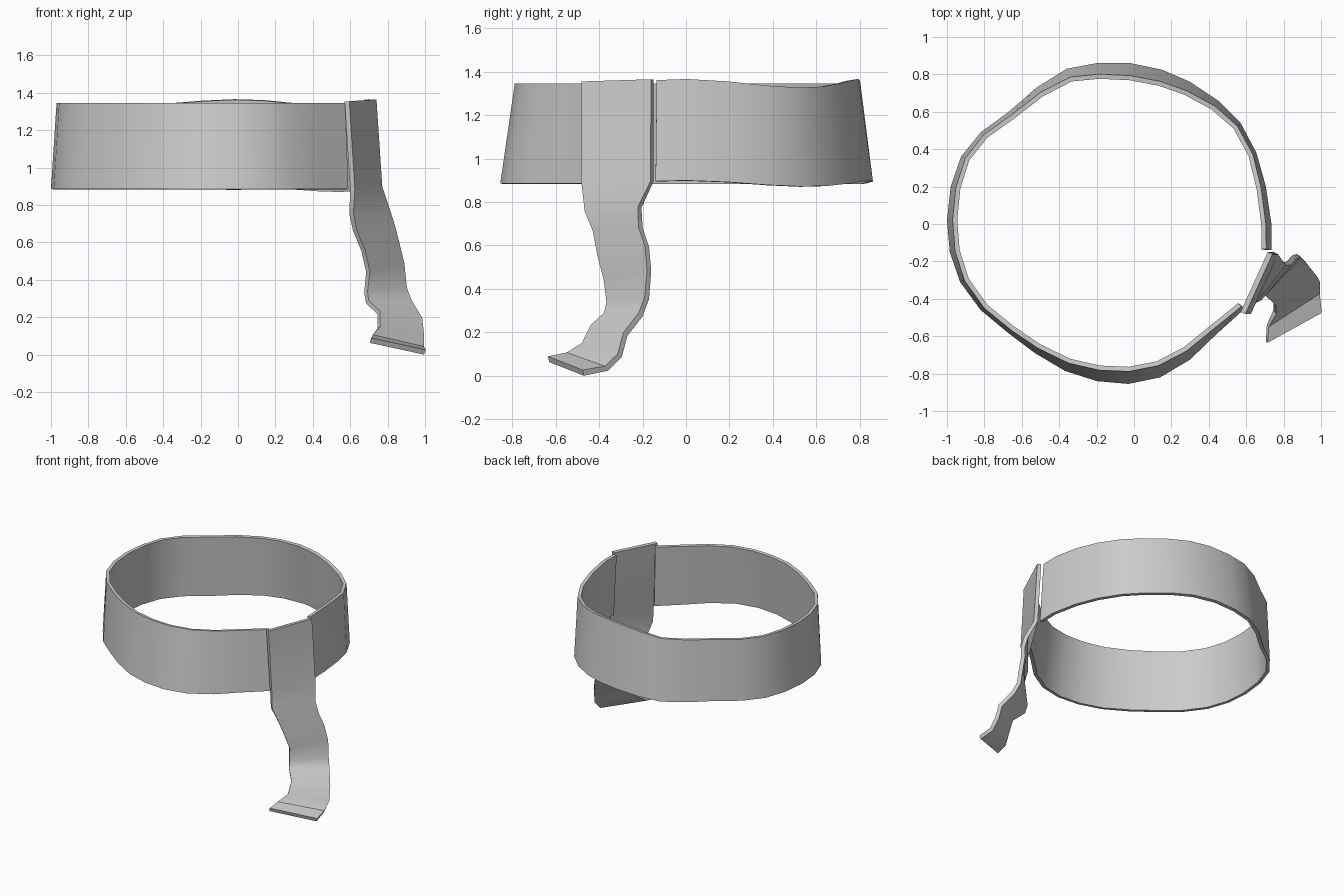
import bpy, math

if "Cube" in bpy.data.objects:
    bpy.data.objects.remove(bpy.data.objects["Cube"])

def strip(name, rows, thickness):
    """Solid cloth strip from a list of (lower/left, upper/right) point pairs."""
    verts = [p for pair in rows for p in pair]
    faces = [(2*i, 2*i+2, 2*i+3, 2*i+1) for i in range(len(rows) - 1)]
    mesh = bpy.data.meshes.new(name)
    mesh.from_pydata(verts, [], faces)
    obj = bpy.data.objects.new(name, mesh)
    bpy.context.collection.objects.link(obj)
    mod = obj.modifiers.new("thickness", "SOLIDIFY")
    mod.thickness = thickness
    mod.offset = -1
    bpy.context.view_layer.objects.active = obj
    obj.select_set(True)
    bpy.ops.object.modifier_apply(modifier=mod.name)
    bpy.ops.object.shade_smooth_by_angle(angle=math.radians(35))
    obj.select_set(False)
    return obj

# Waist band: lower outline seen from above, open where the hanging end covers it
outline = [(.735, -.14), (.735, 0), (.705, .2), (.655, .38), (.57, .54), (.45, .66),
           (.3, .76), (.15, .825), (-.02, .86), (-.2, .86), (-.36, .83), (-.52, .73),
           (-.67, .6), (-.82, .49), (-.925, .36), (-.98, .2), (-1, .02), (-.985, -.15),
           (-.93, -.31), (-.82, -.46), (-.67, -.585), (-.53, -.69), (-.37, -.785),
           (-.2, -.84), (-.03, -.855), (.14, -.82), (.3, -.725), (.44, -.59), (.59, -.455)]
band = []
for x, y in outline:
    a = math.atan2(y, x)
    r = math.hypot(x, y)
    # the band leans inwards most at front and back
    k = 1 - (.03 * math.cos(a)**4 + .067 * math.sin(a)**4) / r
    wave = math.cos(4 * a) if -.3 < a < 1.96 else 0
    band.append(((x, y, .912 + .014 * wave), (x * k, y * k, 1.373 + .02 * wave)))
strip("waist_band", band, .025)

# Hanging end: left and right edge points, from the top down to the curled tip
edges = [((.57, -.47, 1.38), (.715, -.15, 1.39)),
         ((.60, -.468, .91), (.747, -.15, .92)),
         ((.595, -.45, .78), (.79, -.205, .80)),
         ((.615, -.41, .69), (.82, -.20, .71)),
         ((.66, -.39, .58), (.843, -.17, .62)),
         ((.685, -.36, .47), (.87, -.16, .51)),
         ((.675, -.345, .36), (.885, -.17, .38)),
         ((.685, -.36, .30), (.915, -.20, .30)),
         ((.745, -.42, .245), (.97, -.27, .21)),
         ((.745, -.46, .165), (.98, -.295, .115)),
         ((.71, -.54, .11), (.98, -.36, .05)),
         ((.705, -.63, .09), (.995, -.47, .027))]
strip("hanging_end", edges[::-1], .028)

# Turn the hanging end's thickness to the inner side
end = bpy.data.objects["hanging_end"]
low = min(v.co.z for v in end.data.vertices)
for obj in bpy.data.objects:
    obj.location.z = -low
